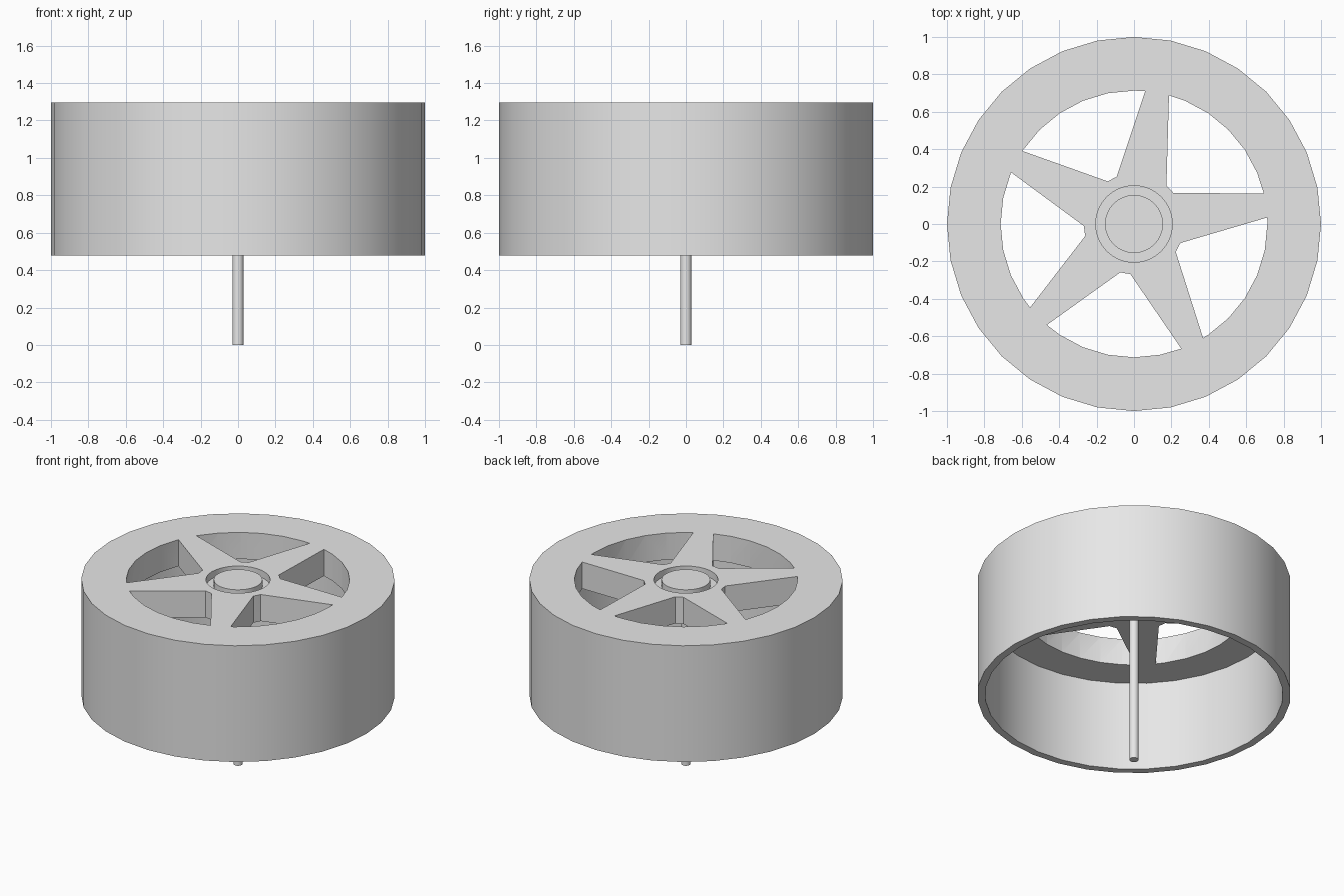
import bpy, bmesh, math

cube = bpy.data.objects.get("Cube")
if cube:
    bpy.data.objects.remove(cube, do_unlink=True)

SIDES = 32
STEP = 360 / SIDES
TOP, RIM_BASE, PLATE_BASE = 1.297, 0.479, 1.11

grey = bpy.data.materials.new("light grey")
grey.use_nodes = True
colour = (0.8, 0.8, 0.8, 1)
grey.diffuse_color = colour
grey.node_tree.nodes["Principled BSDF"].inputs["Base Color"].default_value = colour


def finish(bm, name):
    """Turn a bmesh into a grey object."""
    bmesh.ops.recalc_face_normals(bm, faces=bm.faces)
    mesh = bpy.data.meshes.new(name)
    bm.to_mesh(mesh)
    bm.free()
    mesh.materials.append(grey)
    obj = bpy.data.objects.new(name, mesh)
    bpy.context.collection.objects.link(obj)
    return obj


def lathe(name, profile, sides):
    """Revolve (radius, height) points about the z axis."""
    bm = bmesh.new()
    verts = [bm.verts.new((0, r, z)) for r, z in profile]
    edges = [bm.edges.new(pair) for pair in zip(verts, verts[1:])]
    bmesh.ops.spin(bm, geom=verts + edges, cent=(0, 0, 0), axis=(0, 0, 1),
                   angle=math.tau, steps=sides, use_merge=True)
    bmesh.ops.remove_doubles(bm, verts=bm.verts, dist=1e-4)
    return finish(bm, name)


def arc(radius, start, end):
    """Arc ends plus the polygon corners between them."""
    first, last = math.ceil(start / STEP), math.floor(end / STEP)
    angles = [start] + [i * STEP for i in range(first, last + 1)] + [end]
    return [(radius * math.cos(math.radians(a)), radius * math.sin(math.radians(a)))
            for a in angles]


def smooth(obj):
    bpy.ops.object.select_all(action="DESELECT")
    obj.select_set(True)
    bpy.context.view_layer.objects.active = obj
    bpy.ops.object.shade_smooth_by_angle(angle=math.radians(30))


# Hollow rim, face plate and grooved hub
wheel = lathe("wheel", [
    (0, PLATE_BASE), (0.95, PLATE_BASE), (0.95, RIM_BASE), (1, RIM_BASE),
    (1, TOP), (0.205, TOP), (0.205, TOP - 0.05), (0.155, TOP - 0.05),
    (0.155, TOP), (0, TOP)], SIDES)

# Five openings that leave the tapered spokes
bm = bmesh.new()
for i in range(5):
    mid = 44 + 72 * i
    outline = arc(0.713, mid - 30.8, mid + 30.8) + arc(0.268, mid - 5.7, mid + 5.7)[::-1]
    face = bm.faces.new([bm.verts.new((x, y, PLATE_BASE - 0.1)) for x, y in outline])
    new = bmesh.ops.extrude_face_region(bm, geom=[face])["geom"]
    bmesh.ops.translate(bm, vec=(0, 0, 0.4),
                        verts=[v for v in new if isinstance(v, bmesh.types.BMVert)])
cutter = finish(bm, "spoke_openings")
cutter.hide_render = True

cut = wheel.modifiers.new("openings", "BOOLEAN")
cut.operation = "DIFFERENCE"
cut.solver = "EXACT"
cut.object = cutter
bpy.context.view_layer.objects.active = wheel
wheel.select_set(True)
bpy.ops.object.modifier_apply(modifier=cut.name)
bpy.data.objects.remove(cutter, do_unlink=True)
smooth(wheel)

# Axle below the hub
axle = lathe("axle", [(0, 0), (0.03, 0), (0.03, PLATE_BASE), (0, PLATE_BASE)], 16)
smooth(axle)
